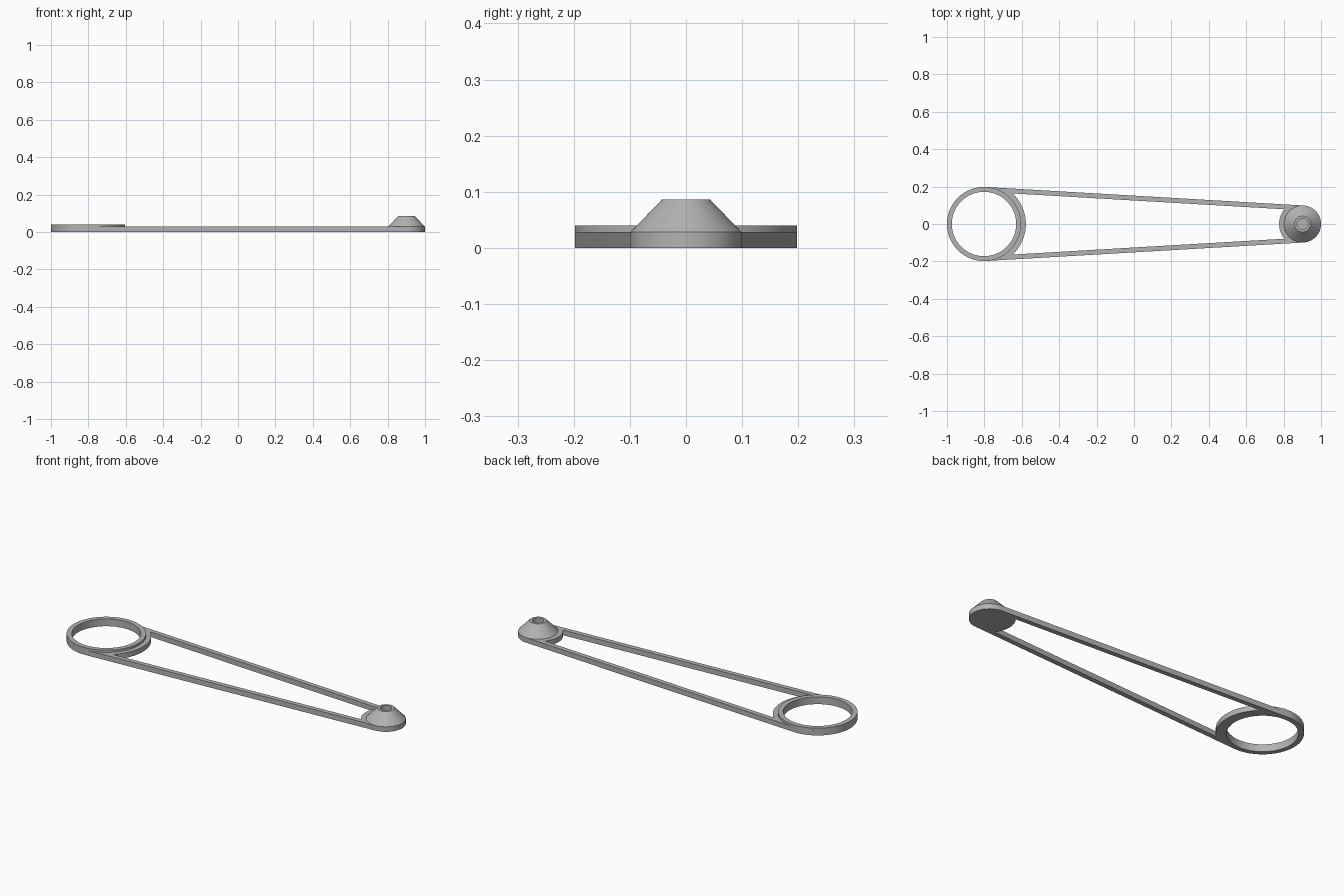
import bpy
import bmesh
from math import sin, cos, asin, acos, pi

cube = bpy.data.objects.get("Cube")
if cube:
    bpy.data.objects.remove(cube, do_unlink=True)

# Main dimensions: two round ends joined by tangent arms
BIG_X, BIG_R = -0.802, 0.198
SMALL_X, SMALL_R = 0.901, 0.099
ARM_W, PLATE_H, RING_TOP, CONE_TOP = 0.026, 0.028, 0.04, 0.086
BORE_R, BIG_WEB_R, SMALL_WEB_R = 0.172, 0.224, 0.125

grey = bpy.data.materials.new("plain grey")
grey.use_nodes = True
colour = (0.45, 0.45, 0.45, 1)
grey.diffuse_color = colour
grey.node_tree.nodes["Principled BSDF"].inputs["Base Color"].default_value = colour


def finish(bm, name):
    bmesh.ops.recalc_face_normals(bm, faces=bm.faces)
    mesh = bpy.data.meshes.new(name)
    bm.to_mesh(mesh)
    bm.free()
    mesh.materials.append(grey)
    obj = bpy.data.objects.new(name, mesh)
    bpy.context.collection.objects.link(obj)
    bpy.ops.object.select_all(action='DESELECT')
    obj.select_set(True)
    bpy.context.view_layer.objects.active = obj
    bpy.ops.object.shade_smooth_by_angle(angle=pi / 6)
    return obj


def arc(cx, r, start, end, n=48):
    angles = [start + (end - start) * i / n for i in range(n + 1)]
    return [(cx + r * cos(a), r * sin(a)) for a in angles]


def plate(name, loops, height):
    """Flat plate from an outer loop and hole loops."""
    bm = bmesh.new()
    for loop in loops:
        verts = [bm.verts.new((x, y, 0)) for x, y in loop]
        for a, b in zip(verts, verts[1:] + verts[:1]):
            bm.edges.new((a, b))
    bmesh.ops.triangle_fill(bm, use_beauty=True, edges=bm.edges[:], normal=(0, 0, 1))
    top = bmesh.ops.extrude_face_region(bm, geom=bm.faces[:], use_keep_orig=True)
    moved = [v for v in top["geom"] if isinstance(v, bmesh.types.BMVert)]
    bmesh.ops.translate(bm, verts=moved, vec=(0, 0, height))
    return finish(bm, name)


def lathe(name, cx, profile, closed=False, steps=96):
    """Turn a radius/height profile about a vertical axis."""
    bm = bmesh.new()
    verts = [bm.verts.new((cx + r, 0, z)) for r, z in profile]
    pairs = list(zip(verts, verts[1:]))
    if closed:
        pairs.append((verts[-1], verts[0]))
    edges = [bm.edges.new(p) for p in pairs]
    bmesh.ops.spin(bm, geom=verts + edges, cent=(cx, 0, 0), axis=(0, 0, 1),
                   angle=2 * pi, steps=steps)
    bmesh.ops.remove_doubles(bm, verts=bm.verts, dist=1e-5)
    return finish(bm, name)


# Link plate: tangent outline, long window between the arms, round bore
phi = pi / 2 - asin((BIG_R - SMALL_R) / (SMALL_X - BIG_X))
outline = arc(BIG_X, BIG_R, phi, 2 * pi - phi) + arc(SMALL_X, SMALL_R, -phi, phi)
t_big = phi - acos((BIG_R - ARM_W) / BIG_WEB_R)
t_small = phi + acos((SMALL_R - ARM_W) / SMALL_WEB_R)
window = (arc(BIG_X, BIG_WEB_R, -t_big, t_big)
          + arc(SMALL_X, SMALL_WEB_R, t_small, 2 * pi - t_small))
bore = arc(BIG_X, BORE_R, 0, 2 * pi, 96)[:-1]
plate("link_plate", [outline, window, bore], PLATE_H)

# Raised ring around the bore
lathe("raised_ring", BIG_X, [(BORE_R, PLATE_H), (BIG_R, PLATE_H),
                             (BIG_R, RING_TOP), (BORE_R, RING_TOP)], closed=True)

# Conical boss with a blind hole in its top
lathe("conical_boss", SMALL_X, [(SMALL_R, PLATE_H), (0.043, CONE_TOP), (0.029, CONE_TOP),
                                (0.029, PLATE_H + 0.002), (0, PLATE_H + 0.002)])
